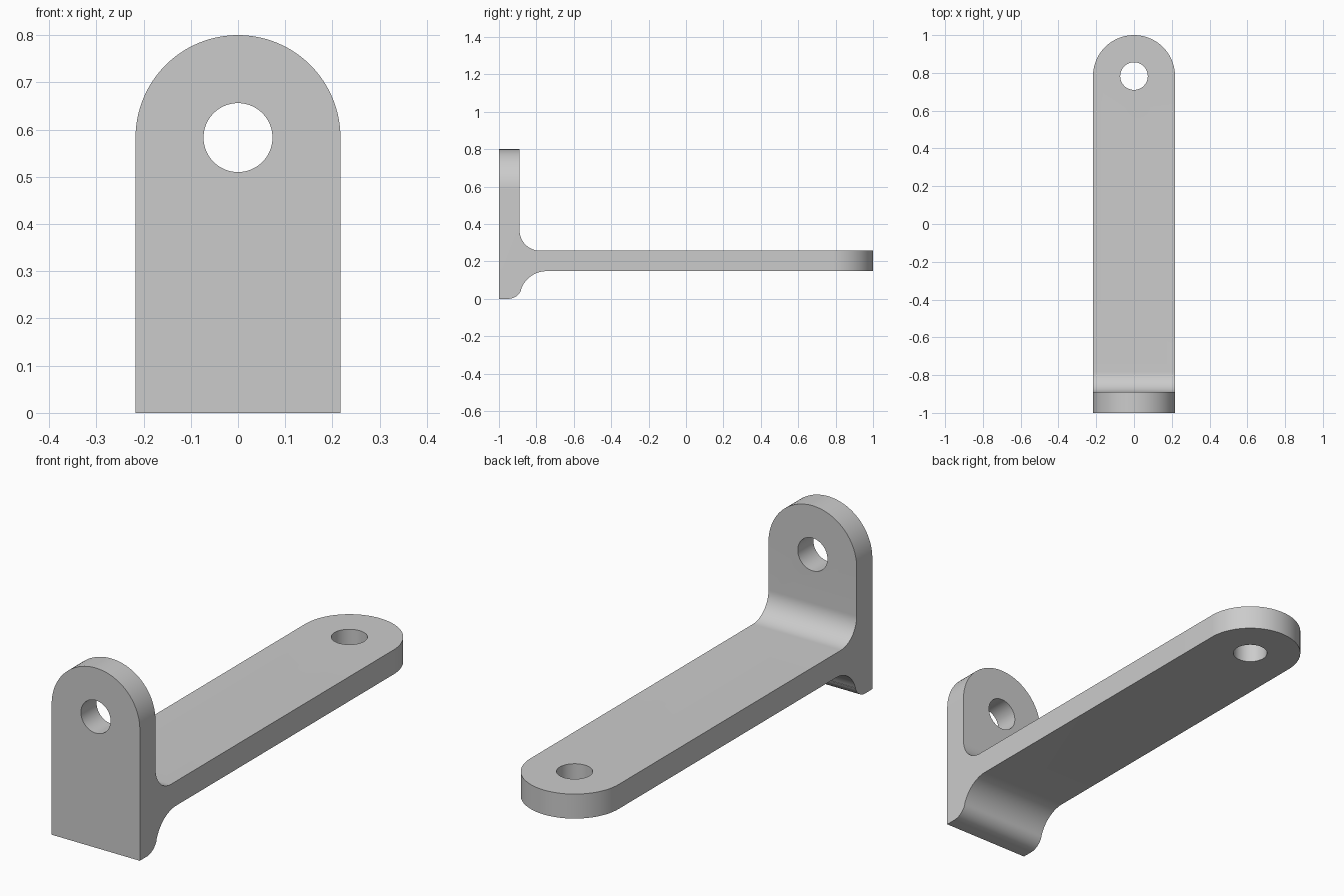
import bpy, bmesh
from math import sin, cos, radians
from mathutils import Vector

cube = bpy.data.objects.get("Cube")
if cube:
    bpy.data.objects.remove(cube, do_unlink=True)

HALF = 0.217        # half width, also the radius of the rounded ends
HOLE = 0.073        # bolt hole radius
WALL_EYE = 0.583    # height of the wall hole
ARM_EYE = 0.783     # y of the arm hole
WALL_BACK = -0.89
ARM_LOW, ARM_TOP = 0.148, 0.257
FILLET = 0.11


def arc(cx, cy, r, start, end, steps):
    angles = [radians(start + (end - start) * i / steps) for i in range(steps + 1)]
    return [(cx + r * cos(a), cy + r * sin(a)) for a in angles]


def prism(name, points, place, depth):
    """Extrude a 2D outline; place(u, v) gives its 3D position."""
    bm = bmesh.new()
    face = bm.faces.new([bm.verts.new(place(u, v)) for u, v in points])
    moved = bmesh.ops.extrude_face_region(bm, geom=[face])["geom"]
    bmesh.ops.translate(bm, vec=Vector(depth),
                        verts=[v for v in moved if isinstance(v, bmesh.types.BMVert)])
    bmesh.ops.recalc_face_normals(bm, faces=bm.faces)
    mesh = bpy.data.meshes.new(name)
    bm.to_mesh(mesh)
    bm.free()
    obj = bpy.data.objects.new(name, mesh)
    bpy.context.collection.objects.link(obj)
    return obj


def cut(target, cutter, operation):
    cutter.hide_render = True
    mod = target.modifiers.new(cutter.name, "BOOLEAN")
    mod.operation, mod.solver, mod.object = operation, "EXACT", cutter
    bpy.context.view_layer.objects.active = target
    bpy.ops.object.modifier_apply(modifier=mod.name)
    bpy.data.objects.remove(cutter, do_unlink=True)


def tongue(eye):
    """Straight strip with a half-round end about the given eye."""
    return [(-HALF, -2), (HALF, -2)] + arc(0, eye, HALF, 0, 180, 64)


# Side profile: wall, curved foot, arm and upper fillet
profile = [(-1, 0)]
profile += arc(-0.95, 0.073, 0.073, -90, -18.9, 14)
profile += arc(-0.745, ARM_LOW - 0.145, 0.145, 161.1, 90, 16)
profile += [(1.2, ARM_LOW), (1.2, ARM_TOP)]
profile += arc(WALL_BACK + FILLET, ARM_TOP + FILLET, FILLET, 270, 180, 20)
profile += [(WALL_BACK, 1), (-1, 1)]
bracket = prism("bracket", profile, lambda y, z: (-0.4, y, z), (0.8, 0, 0))


def facing_front(x, z):
    return (x, -2, z)


def facing_up(x, y):
    return (x, y, -1)


# Round both ends and drill the bolt holes
for label, eye, place, depth in (("wall", WALL_EYE, facing_front, (0, 4, 0)),
                                 ("arm", ARM_EYE, facing_up, (0, 0, 3))):
    cut(bracket, prism(label + "_outline", tongue(eye), place, depth), "INTERSECT")
    # Each drill stops short of the other plate
    short = (0, 1.5, 0) if label == "wall" else depth
    circle = arc(0, eye, HOLE, 0, 360, 64)[:-1]
    cut(bracket, prism(label + "_drill", circle, place, short), "DIFFERENCE")

# Plain grey metal
grey = bpy.data.materials.new("grey_metal")
grey.use_nodes = True
colour = (0.6, 0.6, 0.6, 1)
grey.diffuse_color = colour
grey.node_tree.nodes["Principled BSDF"].inputs["Base Color"].default_value = colour
bracket.data.materials.clear()
bracket.data.materials.append(grey)

bpy.ops.object.select_all(action="DESELECT")
bracket.select_set(True)
bpy.context.view_layer.objects.active = bracket
bpy.ops.object.shade_smooth_by_angle(angle=radians(30))
